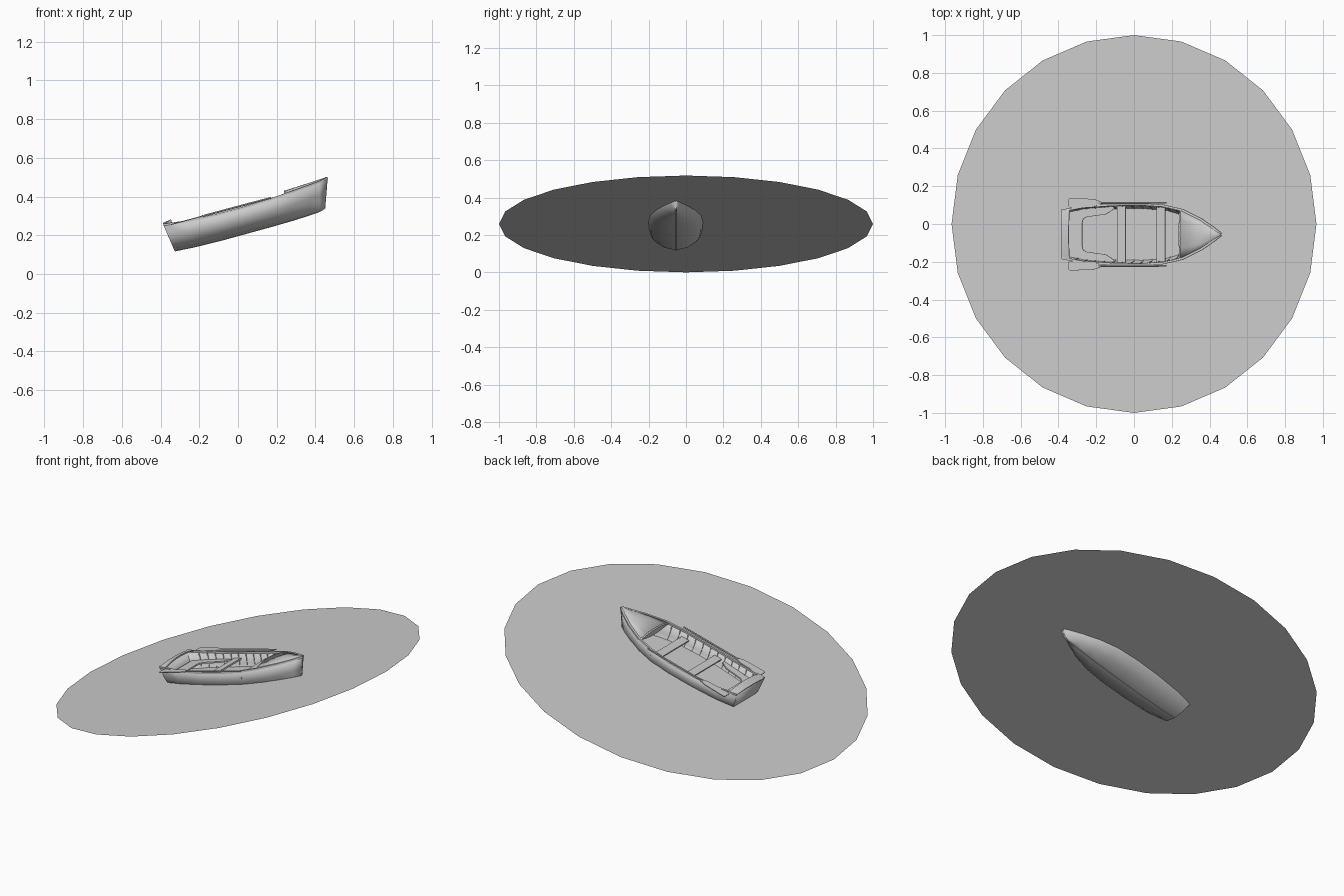
import bpy, bmesh, math
from mathutils import Matrix, Vector

if "Cube" in bpy.data.objects:
    bpy.data.objects.remove(bpy.data.objects["Cube"])

TILT = math.radians(15)
WATER = Matrix.Translation((0, 0, math.sin(TILT))) @ Matrix.Rotation(-TILT, 4, 'Y')
BOAT = WATER @ Matrix.Translation((0, -0.055, 0))


def make(name, verts, faces, matrix=BOAT, smooth=False, thick=0, fix=True):
    me = bpy.data.meshes.new(name)
    me.from_pydata(verts, [], faces)
    bm = bmesh.new()
    bm.from_mesh(me)
    if fix:
        bmesh.ops.recalc_face_normals(bm, faces=bm.faces)
    bm.to_mesh(me)
    bm.free()
    me.transform(matrix)
    ob = bpy.data.objects.new(name, me)
    bpy.context.collection.objects.link(ob)
    if smooth:
        bpy.ops.object.select_all(action='DESELECT')
        ob.select_set(True)
        bpy.context.view_layer.objects.active = ob
        bpy.ops.object.shade_smooth_by_angle(angle=math.radians(35))
    if thick:
        mod = ob.modifiers.new("thickness", 'SOLIDIFY')
        mod.thickness = thick
        mod.offset = 0
    return ob


def prism(name, outline, z0, z1):
    n = len(outline)
    v = [(x, y, z0) for x, y in outline] + [(x, y, z1) for x, y in outline]
    f = [tuple(range(n)), tuple(range(n, 2 * n))]
    f += [(i, (i + 1) % n, n + (i + 1) % n, n + i) for i in range(n)]
    return make(name, v, f)


def grid(rows, closed=False):
    n = len(rows[0])
    m = n if closed else n - 1
    faces = [(r * n + i, r * n + (i + 1) % n, (r + 1) * n + (i + 1) % n, (r + 1) * n + i)
             for r in range(len(rows) - 1) for i in range(m)]
    if closed:
        last = (len(rows) - 1) * n
        faces += [tuple(range(n)), tuple(range(last, last + n))]
    return [p for r in rows for p in r], faces


def sweep(name, path, half_w, half_h):
    rows = []
    for i, p in enumerate(path):
        d = (path[min(i + 1, len(path) - 1)] - path[max(i - 1, 0)])
        s = Vector((-d.y, d.x, 0)).normalized() * half_w
        u = Vector((0, 0, half_h))
        rows.append([p + s + u, p - s + u, p - s - u, p + s - u])
    return make(name, *grid(rows, True))


# water disc
make("water", [(math.sin(a * math.pi / 12), math.cos(a * math.pi / 12), 0) for a in range(24)],
     [tuple(range(23, -1, -1))], WATER, fix=False)

# hull stations: keel x, sheer x, half beam, keel z, sheer z
ST = [(-.350, -.371, .125, -.048, .095), (-.25, -.26, .146, -.054, .082),
      (-.10, -.10, .157, -.057, .074), (.05, .05, .16, -.056, .074),
      (.18, .18, .152, -.055, .078), (.28, .29, .128, -.053, .086),
      (.37, .39, .081, -.049, .094), (.425, .46, .036, -.045, .101),
      (.455, .506, .003, -.036, .108)]
SEC = [(0, 0), (.5, .1), (.82, .3), (.94, .55), (1, 1)]


def hull_point(s, j):
    xb, xt, b, k, t = s
    f, h = SEC[abs(j)]
    bow = max(0, (xt - .15) / .356)
    f = f * (1 - .6 * bow) + h ** .6 * .6 * bow
    return Vector((xb + (xt - xb) * h, math.copysign(b * f, j), k + (t - k) * h))


rows = [[hull_point(s, j) for j in range(-4, 5)] for s in ST]
v, f = grid(rows)
make("hull", v, f + [tuple(range(9))], smooth=True, thick=.007)

# keel strip and stem post
keel = [hull_point(s, 0) - Vector((0, 0, .001)) for s in ST]
sweep("keel", keel, .004, .004)
stem = [hull_point(ST[-1], j) for j in range(5)]
make("stem", *grid([[p + Vector((.002, -.004, 0)), p + Vector((.002, .004, 0)),
                     p + Vector((-.01, .004, 0)), p + Vector((-.01, -.004, 0))] for p in stem], True))

# gunwales, oar locks and rib heads on both sides
for side, label in ((1, "left"), (-1, "right")):
    sweep("gunwale_" + label, [hull_point(s, 4 * side) for s in ST], .006, .005)
    for n in range(12):
        x = -.30 + n * .05
        a, b = next((p, q) for p, q in zip(ST, ST[1:]) if p[1] <= x <= q[1])
        t = (x - a[1]) / (b[1] - a[1])
        pts = [hull_point(a, j * side).lerp(hull_point(b, j * side), t) for j in (2, 3, 4)]
        rib = [[p + Vector((dx, -side * dy, 0)) for dx, dy in ((-.002, .002), (.002, .002), (.002, .007), (-.002, .007))]
               for p in pts]
        make(f"rib_{label}_{n}", *grid(rib, True))

    # oar resting on the gunwale: blade and shaft
    y = .167 * side
    blade = [(-.335, -.019), (-.328, -.024), (-.20, -.021), (-.157, -.006),
             (-.157, .006), (-.20, .021), (-.328, .024), (-.335, .019)]
    prism("oar_blade_" + label, [(x, y + d) for x, d in blade], .084, .089)
    shaft = [[Vector((x, y - .0 * side, .0865)) + Vector((0, r * math.cos(a * math.pi / 4), r * math.sin(a * math.pi / 4)))
              for a in range(8)] for x, r in ((-.17, .005), (.08, .005), (.2, .004))]
    make("oar_shaft_" + label, *grid(shaft, True), smooth=True)

# crowned foredeck
deck = []
for (xb, xt, b, k, t), c in zip(ST[5:], (.102, .107, .111, .114)):
    deck.append([Vector((xt - .01 * (xt < .3), b * u, t + (c - t) * (1 - u * u)))
                 for u in (-1, -.6, -.25, 0, .25, .6, 1)])
make("foredeck", *grid(deck), smooth=True, thick=.004)

# curved beam under the deck edge
us = [i / 5 for i in range(-5, 6)]
front = [[Vector((x, .127 * u, .086 + .018 * (1 - u * u))), Vector((x, .127 * u, .078 + .006 * u * u - .012 * (1 - u * u)))]
         for u in us for x in (.272,)]
back = [[p + Vector((.01, 0, 0)) for p in r] for r in front]
make("deck_beam", *grid([[a[0], a[1], b[1], b[0]] for a, b in zip(front, back)], True))

# arched transom cap
cap = [[Vector((-.373, .127 * u, .098 + .007 * (1 - u * u))),
        Vector((-.328, .134 * u, .096 + .017 * (1 - u * u))),
        Vector((-.328, .134 * u, .090 + .015 * (1 - u * u))),
        Vector((-.370, .127 * u, .090 + .005 * (1 - u * u)))] for u in us]
make("transom_cap", *grid(cap, True))

# thwarts
for n, (x0, x1, w0) in enumerate(((-.081, -.035, .153), (.136, .183, .150))):
    prism(f"seat_{n + 1}", [(x0, -w0), (x1, -w0), (x1, w0), (x0, w0)], .036, .045)

# U-shaped stern bench
inner = [(-.10, .135), (-.118, .122), (-.145, .106), (-.25, .092), (-.268, .082), (-.273, .062)]
outer = [(-.10, .148), (-.25, .138), (-.35, .117)]
outline = outer + [(x, -y) for x, y in reversed(outer)]
outline += [(x, -y) for x, y in inner] + inner[::-1]
prism("stern_bench", outline, .033, .041)
